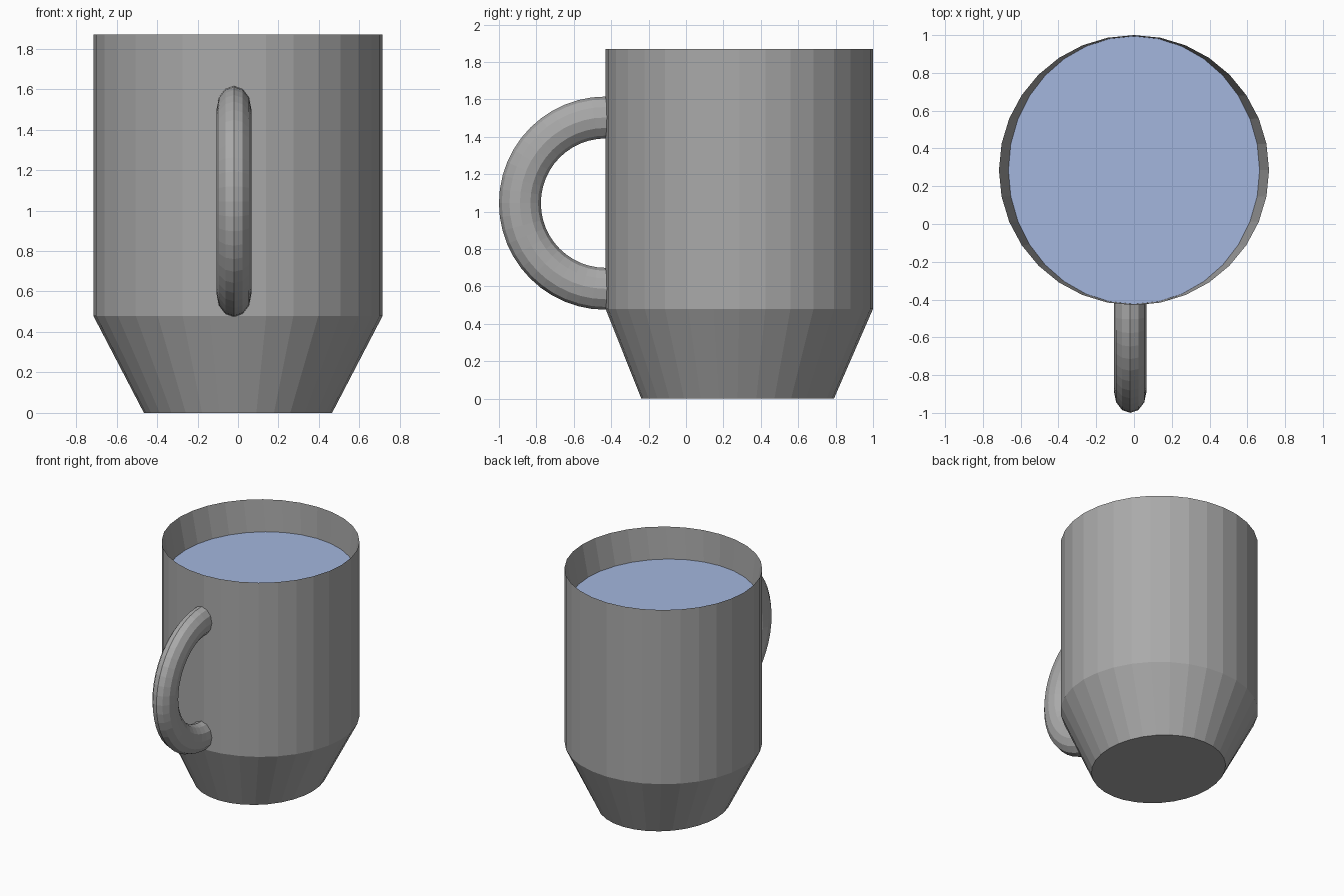
import bpy, bmesh, math
from mathutils import Matrix

if "Cube" in bpy.data.objects:
    bpy.data.objects.remove(bpy.data.objects["Cube"], do_unlink=True)

SIDES = 32
CUP_Y = 0.285


def material(name, rgb):
    m = bpy.data.materials.new(name)
    m.use_nodes = True
    colour = (*rgb, 1)
    m.diffuse_color = colour
    m.node_tree.nodes["Principled BSDF"].inputs["Base Color"].default_value = colour
    return m


def add_object(name, bm, mat):
    mesh = bpy.data.meshes.new(name)
    bm.to_mesh(mesh)
    bm.free()
    mesh.materials.append(mat)
    obj = bpy.data.objects.new(name, mesh)
    bpy.context.collection.objects.link(obj)
    return obj


def ring(bm, rx, ry, z, y=CUP_Y):
    angles = [math.tau * i / SIDES for i in range(SIDES)]
    return [bm.verts.new((rx * math.cos(a), y + ry * math.sin(a), z)) for a in angles]


def bridge(bm, a, b):
    n = len(a)
    for i in range(n):
        j = (i + 1) % n
        bm.faces.new((a[i], a[j], b[j], b[i]))


grey = material("grey ceramic", (0.40, 0.40, 0.40))
blue = material("pale blue liquid", (0.37, 0.47, 0.73))

# Cup: tapered oval foot, straight wall, thin rim and inward sloping inside
bm = bmesh.new()
rings = [
    ring(bm, 0.465, 0.515, 0, 0.276),
    ring(bm, 0.715, 0.715, 0.48),
    ring(bm, 0.715, 0.715, 1.87),
    ring(bm, 0.665, 0.709, 1.62),
    ring(bm, 0.44, 0.69, 0.5),
]
for low, high in zip(rings, rings[1:]):
    bridge(bm, low, high)
bm.faces.new(rings[0][::-1])
bm.faces.new(rings[-1])
add_object("cup", bm, grey)

# Liquid surface
bm = bmesh.new()
bm.faces.new(ring(bm, 0.665, 0.709, 1.62))
add_object("liquid", bm, blue)

# Handle: an oval tube spun around half a circle, its ends sunk into the wall
bm = bmesh.new()
STEPS, OVERLAP = 26, math.radians(7.5)
pivot = (-0.02, -0.43, 1.045)
section = [bm.verts.new((pivot[0] + 0.086 * math.cos(a), pivot[1],
                         pivot[2] + 0.458 + 0.112 * math.sin(a)))
           for a in (math.tau * i / 12 for i in range(12))]
edges = [bm.edges.new((section[i], section[(i + 1) % 12])) for i in range(12)]
bmesh.ops.rotate(bm, verts=section, cent=pivot, matrix=Matrix.Rotation(-OVERLAP, 3, "X"))
bmesh.ops.spin(bm, geom=section + edges, cent=pivot, axis=(1, 0, 0),
               angle=math.pi + 2 * OVERLAP, steps=STEPS)
bmesh.ops.holes_fill(bm, edges=[e for e in bm.edges if e.is_boundary])
bmesh.ops.recalc_face_normals(bm, faces=bm.faces)
add_object("handle", bm, grey)
